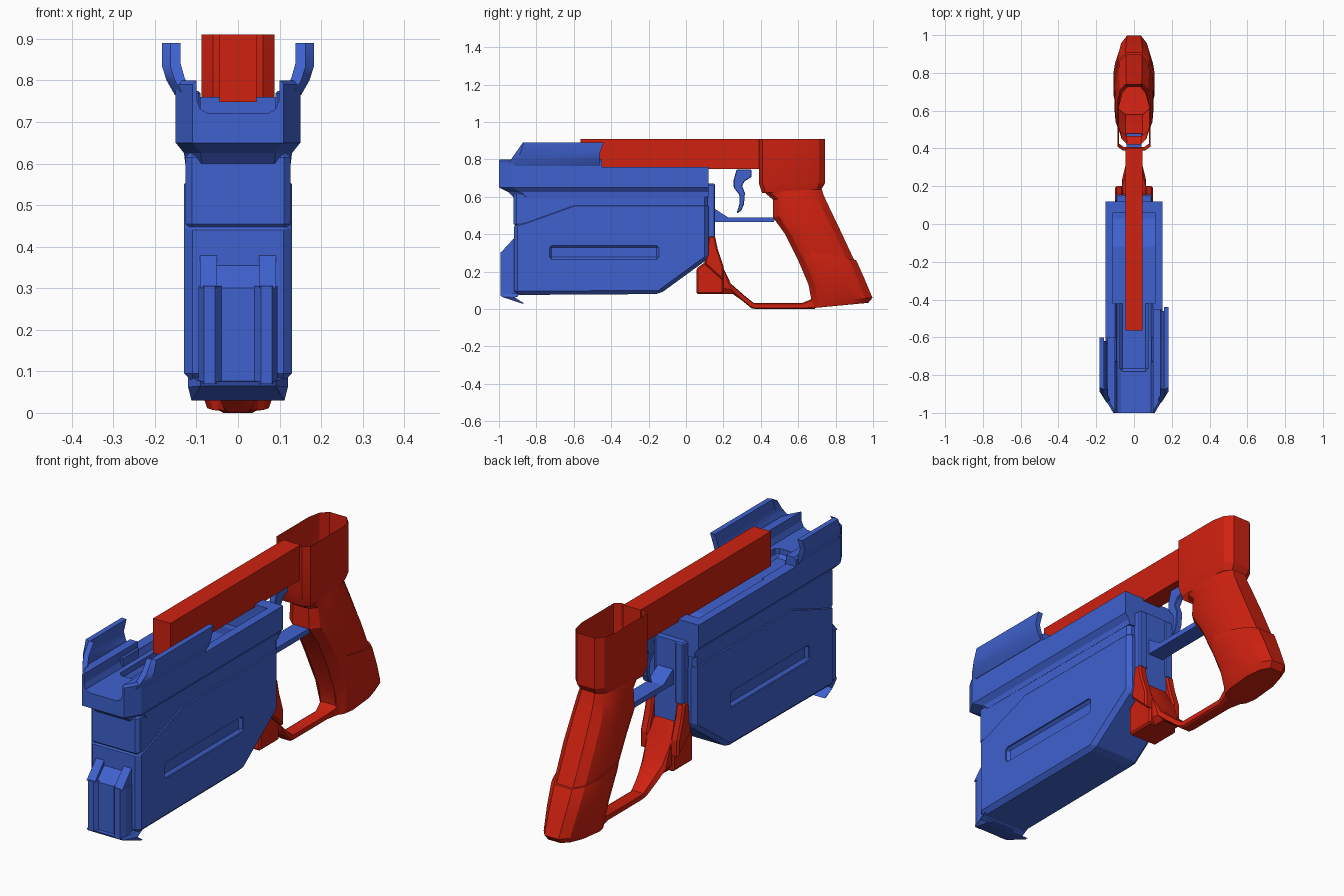
import bpy, bmesh, math

if "Cube" in bpy.data.objects:
    bpy.data.objects.remove(bpy.data.objects["Cube"])

def material(name, col):
    m = bpy.data.materials.new(name)
    m.diffuse_color = col
    m.use_nodes = True
    m.node_tree.nodes["Principled BSDF"].inputs["Base Color"].default_value = m.diffuse_color
    return m

BLUE = material("blue", (0.05, 0.12, 0.62, 1))
RED = material("red", (0.62, 0.015, 0.005, 1))

def make(name, verts, faces, mat, bevel=0, segs=1, smooth=0):
    me = bpy.data.meshes.new(name)
    me.from_pydata(verts, [], faces)
    bm = bmesh.new()
    bm.from_mesh(me)
    bmesh.ops.recalc_face_normals(bm, faces=bm.faces)
    bm.to_mesh(me)
    bm.free()
    o = bpy.data.objects.new(name, me)
    bpy.context.collection.objects.link(o)
    if mat:
        me.materials.append(mat)
    bpy.ops.object.select_all(action='DESELECT')
    o.select_set(True)
    bpy.context.view_layer.objects.active = o
    if bevel:
        b = o.modifiers.new("bevel", 'BEVEL')
        b.width, b.segments, b.limit_method = bevel, segs, 'ANGLE'
        b.angle_limit = math.radians(25)
        bpy.ops.object.modifier_apply(modifier="bevel")
    if smooth:
        bpy.ops.object.shade_smooth_by_angle(angle=math.radians(smooth))
    return o

def loft(name, rings, mat, caps=(True, True), **kw):
    n = len(rings[0])
    verts = [p for r in rings for p in r]
    faces = [(i * n + j, i * n + (j + 1) % n, (i + 1) * n + (j + 1) % n, (i + 1) * n + j)
             for i in range(len(rings) - 1) for j in range(n)]
    if caps[0]:
        faces.append(tuple(range(n))[::-1])
    if caps[1]:
        faces.append(tuple(range(len(verts) - n, len(verts))))
    return make(name, verts, faces, mat, **kw)

def extrude(name, pts, axis, a, b, mat, **kw):
    put = {'x': lambda p, t: (t, p[0], p[1]),
           'y': lambda p, t: (p[0], t, p[1]),
           'z': lambda p, t: (p[0], p[1], t)}[axis]
    return loft(name, [[put(p, t) for p in pts] for t in (a, b)], mat, **kw)

def box(name, x, y, z, mat, **kw):
    return extrude(name, [(y[0], z[0]), (y[1], z[0]), (y[1], z[1]), (y[0], z[1])],
                   'x', x[0], x[1], mat, **kw)

def cut(target, cutter):
    m = target.modifiers.new("cut", 'BOOLEAN')
    m.operation, m.solver, m.object = 'DIFFERENCE', 'EXACT', cutter
    bpy.context.view_layer.objects.active = target
    bpy.ops.object.modifier_apply(modifier="cut")
    bpy.data.objects.remove(cutter)

def sections(name, secs, pattern, mat, **kw):
    """Loft of (start yz, end yz, half width) sections, mirrored in x."""
    rings = []
    for (a, b, w) in secs:
        half = [(w * k, a[0] + (b[0] - a[0]) * t, a[1] + (b[1] - a[1]) * t) for t, k in pattern]
        rings.append(half + [(-x, y, z) for x, y, z in reversed(half)])
    return loft(name, rings, mat, **kw)

# Lower body with a recessed slot on each side
lower = extrude("lower_body", [(-.92, .075), (-.14, .08), (.12, .27), (.12, .57), (-.6, .57),
                               (-.85, .48), (-.92, .46)], 'x', -.13, .13, BLUE, bevel=.02)
for s in (-1, 1):
    cut(lower, box("slot_cutter", sorted((s * .112, s * .2)), (-.73, -.145), (.265, .34), None, bevel=.012))

# Front nose: recessed middle, two ridges, bottom lip
nose = [(-.9, .065), (-.975, .07), (-.975, .3), (-.9, .375)]
extrude("nose_middle", nose, 'x', -.06, .06, BLUE)
for s in (-1, 1):
    extrude("nose_ridge", [(s * .04, -.975), (s * .055, -.993), (s * .082, -.993), (s * .095, -.965),
                           (s * .095, -.9), (s * .04, -.9)], 'z', .07, .305, BLUE)
    extrude("nose_ridge_top", [(-.9, .3), (-.992, .3), (-.9, .4)], 'x', s * .05, s * .092, BLUE)
loft("bottom_lip", [[(-.09, -.99, .075), (.09, -.99, .075), (.12, -.865, .09), (-.12, -.865, .09)],
                    [(-.09, -.985, .065), (.09, -.985, .065), (.12, -.915, .062), (-.12, -.915, .062)],
                    [(-.112, -.88, .03), (.112, -.88, .03), (.112, -.866, .03), (-.112, -.866, .03)]], BLUE)

# Middle body between lower body and upper housing
box("middle_body", (-.126, .126), (-.922, .115), (.44, .63), BLUE, bevel=.015)

# Upper housing with a long open channel
def plan(w, f, z):
    half = [(w, .12), (w, f + .07), (w - .04, f)]
    return [(x, y, z) for x, y in half] + [(-x, y, z) for x, y in reversed(half)]

upper = loft("upper_housing", [plan(.127, -.925, .6), plan(.13, -.95, .625), plan(.15, -1, .65),
                               plan(.15, -1, .79), plan(.14, -.995, .80)], BLUE)
cut(upper, box("step_cutter_right", (-.01, .3), (-.45, .3), (.76, .9), None))
cut(upper, box("step_cutter_left", (-.3, .01), (-.6, .3), (.76, .9), None))
mouth = [(.1, .85), (.1, .755), (.09, .73), (.07, .72)]
cut(upper, extrude("mouth_cutter", mouth + [(-x, z) for x, z in reversed(mouth)], 'y', -1.1, -.4, None))
cut(upper, box("pit_cutter", (-.075, .075), (-.78, -.38), (.68, .9), None, bevel=.015))
cut(upper, extrude("channel_cutter", [(-.42, .68), (-.12, .68), (.03, .63), (.06, .63), (.06, .9), (-.42, .9)],
                   'x', -.11, .11, None))

# Curved side wings, the right one longer, and rail blocks inside
wing = [(.14, .765), (.152, .765), (.172, .80), (.183, .835), (.183, .89),
        (.158, .89), (.158, .84), (.148, .805), (.14, .79)]
for s, end, label in ((1, -.44, "right"), (-1, -.6, "left")):
    rings = [[(s * (x - .02), -.96 + (z - .765) * .7, z) for x, z in wing],
             [(s * x, -.91 + (z - .765) * .35, z) for x, z in wing],
             [(s * x, end - .02 + max(0, z - .84) * .4, z) for x, z in wing]]
    loft("wing_" + label, rings, BLUE, smooth=35)
    box("rail_block_" + label, sorted((s * .09, s * .125)), (-.73, -.6), (.71, .775), BLUE, bevel=.006)

# Rear plate, stop bar and trigger
box("rear_plate", (-.06, .06), (.1, .15), (.24, .67), BLUE)
for s in (-1, 1):
    box("rear_plate_edge", sorted((s * .05, s * .095)), (.11, .155), (.38, .67), BLUE, bevel=.006)
extrude("stop_bar", [(.14, .465), (.47, .465), (.48, .49), (.225, .49), (.155, .535), (.14, .535)],
        'x', -.04, .04, BLUE)
extrude("trigger", [(.255, .69), (.27, .745), (.35, .745), (.35, .705), (.315, .685), (.3, .66), (.315, .62),
                    (.31, .56), (.295, .525), (.27, .51), (.285, .56), (.285, .61), (.255, .65)],
        'x', -.016, .016, BLUE, bevel=.003)

# Top bar
box("top_bar", (-.045, .045), (-.565, .4), (.748, .91), RED)

# Open-topped rear sleeve
def sleeve(k, z, dz=0):
    half = [(.06, .39), (.088, .41), (.088, .65), (.075, .71), (.045, .742)]
    r = [(x * k, .565 + (y - .565) * k, z + dz * (y - .565)) for x, y in half]
    return r + [(-x, y, zz) for x, y, zz in reversed(r)]

loft("rear_sleeve", [sleeve(.9, .63, .06), sleeve(1, .67), sleeve(1, .91)], RED, caps=(False, False), smooth=25)

# Slanted grip and its raised lower panel
oval = [(0, .45), (.1, .82), (.25, 1), (.65, 1), (.88, .78), (1, .42)]
sections("grip", [((.42, .622), (.725, .645), .08), ((.465, .585), (.735, .61), .088),
                  ((.465, .49), (.77, .535), .098), ((.53, .40), (.83, .41), .103),
                  ((.60, .26), (.90, .26), .1), ((.655, .13), (.945, .16), .092),
                  ((.67, .05), (.988, .06), .08), ((.67, .008), (.97, .033), .07)],
         oval, RED, caps=(False, True), smooth=25)
sections("grip_base", [((.58, .32), (.908, .262), .104), ((.60, .27), (.915, .25), .108),
                       ((.66, .13), (.955, .16), .1), ((.67, .045), (.997, .06), .087),
                       ((.67, .004), (.975, .033), .074)], oval, RED, smooth=25)

# Guard: front block, side flanges, curved strap
extrude("guard_block", [(.055, .08), (.2, .08), (.2, .22), (.165, .27), (.12, .265), (.055, .215)],
        'x', -.075, .075, RED, bevel=.008)
for s in (-1, 1):
    extrude("guard_flange", [(.1, .24), (.12, .39), (.155, .39), (.17, .32), (.2, .23), (.2, .15)],
            'x', s * .058, s * .1, RED, bevel=.008)
sections("guard_strap", [((.19, .08), (.16, .3), .066), ((.25, .08), (.19, .24), .062),
                         ((.3, .045), (.235, .14), .05), ((.35, .004), (.315, .07), .036),
                         ((.375, 0), (.362, .032), .03), ((.62, 0), (.62, .032), .03),
                         ((.69, 0), (.69, .06), .05)],
         [(0, .7), (.15, 1), (.85, 1), (1, .7)], RED, smooth=25)
